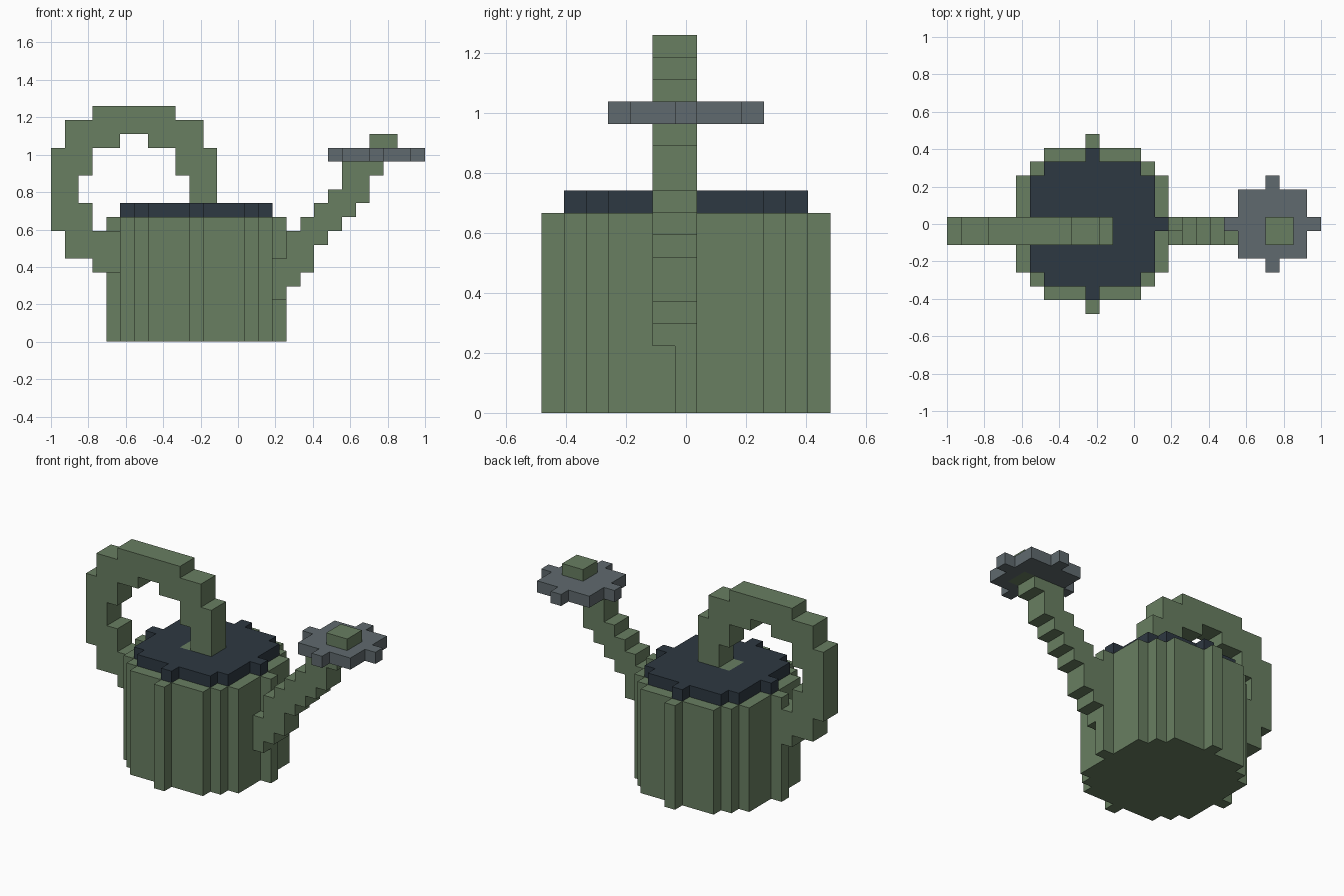
import bpy, bmesh
from mathutils import Vector

if "Cube" in bpy.data.objects:
    bpy.data.objects.remove(bpy.data.objects["Cube"])

V = 2 / 27                                # size of one block
ORIGIN = Vector((-1, -6.5 * V, 0))
DIRS = [Vector(d) for d in ((1, 0, 0), (-1, 0, 0), (0, 1, 0), (0, -1, 0), (0, 0, 1), (0, 0, -1))]
used = set()                              # blocks already taken by a part


def material(name, rgb):
    m = bpy.data.materials.new(name)
    m.diffuse_color = (*rgb, 1)
    m.use_nodes = True
    m.node_tree.nodes["Principled BSDF"].inputs["Base Color"].default_value = m.diffuse_color
    return m


def disc(cx, cy, r, z0, z1):
    """Blocky round plate or drum."""
    return {(cx + x, cy + y, z) for x in range(-r, r + 1) for y in range(-r, r + 1)
            if x * x + y * y <= r * r for z in range(z0, z1)}


def strip(boxes):
    """Two-block-thick profile from (x0, x1, z0, z1) inclusive ranges."""
    return {(x, y, z) for x0, x1, z0, z1 in boxes for x in range(x0, x1 + 1)
            for y in (5, 6) for z in range(z0, z1 + 1)}


def build(name, cells, mat):
    """Skin a set of blocks with flat faces and merge coplanar ones."""
    cells = cells - used
    used.update(cells)
    bm = bmesh.new()
    for c in sorted(cells):
        mid = Vector(c) + Vector((0.5, 0.5, 0.5))
        for d in DIRS:
            if tuple(int(a + b) for a, b in zip(c, d)) in cells:
                continue
            u = Vector((d.y, d.z, d.x))
            w = d.cross(u)
            quad = [mid + (d + s * u + t * w) / 2 for s, t in ((1, 1), (-1, 1), (-1, -1), (1, -1))]
            bm.faces.new([bm.verts.new(ORIGIN + p * V) for p in quad])
    bmesh.ops.remove_doubles(bm, verts=bm.verts, dist=V / 100)
    bmesh.ops.dissolve_limit(bm, angle_limit=0.01, verts=bm.verts, edges=bm.edges)
    bmesh.ops.recalc_face_normals(bm, faces=bm.faces)
    me = bpy.data.meshes.new(name)
    bm.to_mesh(me)
    bm.free()
    me.materials.append(mat)
    ob = bpy.data.objects.new(name, me)
    bpy.context.collection.objects.link(ob)


green = material("green", (0.14, 0.21, 0.12))
dark = material("dark_blue", (0.027, 0.04, 0.054))
grey = material("grey", (0.117, 0.144, 0.156))

# drum body
build("body", disc(10, 6, 6, 0, 9), green)

# ring handle: left half, its mirror on the lid, and the foot on the body
left = [(0, 2, 8, 9), (0, 1, 10, 11), (0, 2, 12, 13), (1, 4, 14, 14), (1, 5, 15, 15), (3, 5, 16, 16)]
right = [(11 - b, 11 - a, max(z0, 9), z1) for a, b, z0, z1 in left]
foot = [(1, 4, 6, 7), (3, 4, 5, 5)]
build("handle", strip(left + right + foot), green)

# lid water surface, fitted around the handle
build("lid", disc(10, 6, 5, 9, 10), dark)

# stepped spout, column by column, with the nub on top
spout = [(16, 16, 3, 5), (17, 17, 4, 7), (18, 18, 5, 8), (19, 19, 7, 9), (20, 20, 8, 10),
         (21, 21, 9, 12), (22, 22, 10, 12), (23, 23, 12, 12), (23, 24, 13, 14)]
build("spout", strip(spout), green)

# sprinkler plate
build("sprinkler_plate", disc(23, 6, 3, 13, 14), grey)
